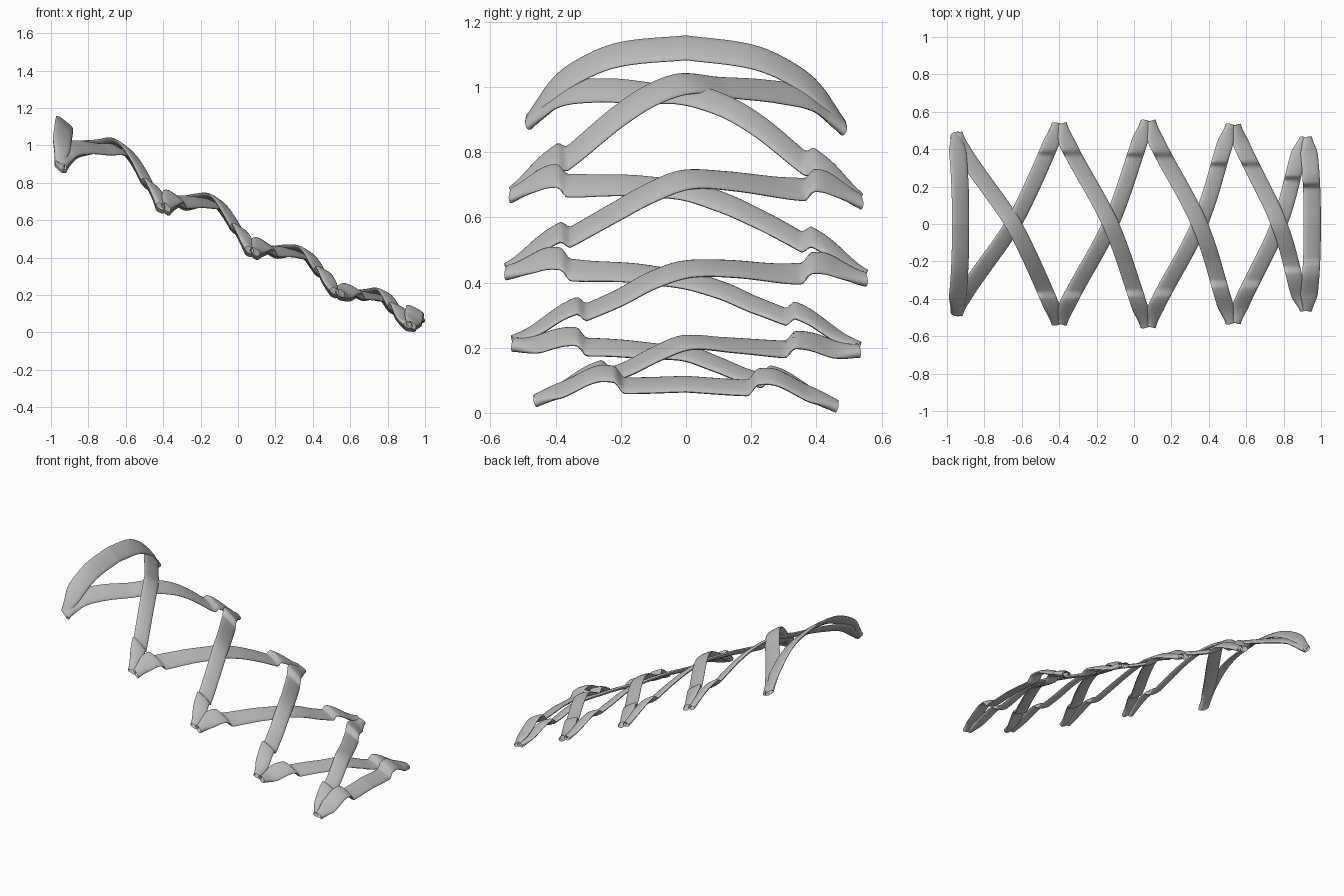
import bpy
import math
from mathutils import Vector

cube = bpy.data.objects.get("Cube")
if cube:
    bpy.data.objects.remove(cube, do_unlink=True)

grey = bpy.data.materials.new("lace_grey")
grey.use_nodes = True
grey.diffuse_color = (0.5, 0.5, 0.5, 1)
grey.node_tree.nodes["Principled BSDF"].inputs["Base Color"].default_value = grey.diffuse_color

SAMPLES, SIDES = 110, 16


def smooth(lo, hi, v):
    t = min(max((v - lo) / (hi - lo), 0), 1)
    return t * t * (3 - 2 * t)


def curve(keys, values, f):
    """Smooth curve through key points; keys run from high to low."""
    n = len(keys)
    i = 0
    while i < n - 2 and f < keys[i + 1]:
        i += 1

    def slope(k):
        a, b = max(k - 1, 0), min(k + 1, n - 1)
        return (values[b] - values[a]) / (keys[b] - keys[a])

    h = keys[i + 1] - keys[i]
    t = (f - keys[i]) / h
    s = t * t * (3 - 2 * t)
    return (values[i] * (1 - s) + values[i + 1] * s
            + h * slope(i) * t * (1 - t) ** 2 - h * slope(i + 1) * t * t * (1 - t))


def ribbon(name, centre, tilt, half, step_of):
    """Flat hollow lace swept along centre(f), f from 1 to -1."""
    verts, faces = [], []
    for i in range(SAMPLES + 1):
        f = 1 - 2 * i / SAMPLES
        p = centre(f)
        e = 0.004
        tangent = (centre(max(f - e, -1)) - centre(min(f + e, 1))).normalized()
        flat = Vector((-tangent.y, tangent.x, 0)).normalized()
        # the lace lies on an arched slope that falls towards +x
        across = flat + Vector((0, 0, -tilt * flat.x - 1.2 * p.y * flat.y))
        normal = tangent.cross(across).normalized()
        pinch = smooth(0.8, 1, abs(f))
        width = half * (1 - 0.45 * pinch)
        thick = 0.011 * (1 + 0.5 * pinch)
        step = step_of(f)
        for k in range(SIDES):
            a = math.tau * k / SIDES
            c, s = math.cos(a), math.sin(a)
            v = p + across * width * math.copysign(abs(c) ** 0.7, c) + normal * thick * s
            # raised end where the lace folds over the eyelet edge
            if step:
                y = abs(v.y)
                v.z += 0.032 * smooth(step - 0.012, step + 0.022, y) * (1 - smooth(step + 0.04, step + 0.19, y))
            verts.append(v)
    for i in range(SAMPLES):
        for k in range(SIDES):
            a, b = i * SIDES + k, i * SIDES + (k + 1) % SIDES
            faces.append((a, b, b + SIDES, a + SIDES))
    mesh = bpy.data.meshes.new(name)
    mesh.from_pydata(verts, [], faces)
    mesh.materials.append(grey)
    obj = bpy.data.objects.new(name, mesh)
    bpy.context.collection.objects.link(obj)
    bpy.ops.object.select_all(action='DESELECT')
    obj.select_set(True)
    bpy.context.view_layer.objects.active = obj
    bpy.ops.object.shade_smooth_by_angle(angle=math.radians(50))


# eyelet rows: x position, half spread in y, y where the raised end begins
EYELETS = [(-0.955, 0.48, 0), (-0.40, 0.535, 0.375), (0.075, 0.55, 0.365),
           (0.53, 0.53, 0.315), (0.925, 0.46, 0.24)]
CROSSINGS = [-0.645, -0.125, 0.35, 0.775]
TILTS = [0.8, 0.7, 0.6, 0.5]
KEYS = [1, 0.8, 0.55, 0.25, 0, -0.2, -0.4, -0.7, -1]
HEIGHTS = [
    [0.885, 0.965, 0.99, 1.0, 1.01, 0.972, 0.90, 0.765, 0.66],
    [0.655, 0.685, 0.695, 0.713, 0.715, 0.672, 0.61, 0.515, 0.43],
    [0.42, 0.435, 0.432, 0.444, 0.44, 0.403, 0.345, 0.275, 0.21],
    [0.20, 0.195, 0.20, 0.21, 0.215, 0.178, 0.13, 0.08, 0.03],
]


def cross_lace(row, side, name):
    (x0, y0, s0), (x1, y1, s1) = EYELETS[row], EYELETS[row + 1]
    xs = [x0 + 0.015, x0 + 0.045, CROSSINGS[row], x1 - 0.045, x1 - 0.015]

    def centre(f):
        y = side * f * (y0 if f > 0 else y1)
        z = curve(KEYS, HEIGHTS[row], f) - 0.018 * y
        if side < 0:
            z -= 0.033 * math.exp(-(y / 0.2) ** 2)
        return Vector((curve([1, 0.8, 0, -0.8, -1], xs, f), y, z))

    ribbon(name, centre, TILTS[row], 0.043, lambda f: s0 if f > 0 else s1)


# crossing laces, one over and one under in each row
for row in range(4):
    cross_lace(row, 1, f"over_lace_{row + 1}")
    cross_lace(row, -1, f"under_lace_{row + 1}")


# straight laces closing the two ends
def end_bar(name, spread, x_end, x_mid, heights, tilt, step):
    def centre(f):
        y = spread * f
        x = x_mid + (x_end - x_mid) * abs(f) ** 2.5
        return Vector((x, y, curve([1, 0.85, 0.62, 0.4, 0], heights, abs(f)) - 0.018 * y))

    ribbon(name, centre, tilt, 0.046, lambda f: step)


end_bar("top_bar", 0.48, -0.955, -0.927, [0.885, 0.985, 1.06, 1.098, 1.12], 0.8, 0)
end_bar("bottom_bar", 0.46, 0.925, 0.953, [0.03, 0.06, 0.085, 0.08, 0.088], 0.5, 0.2)
